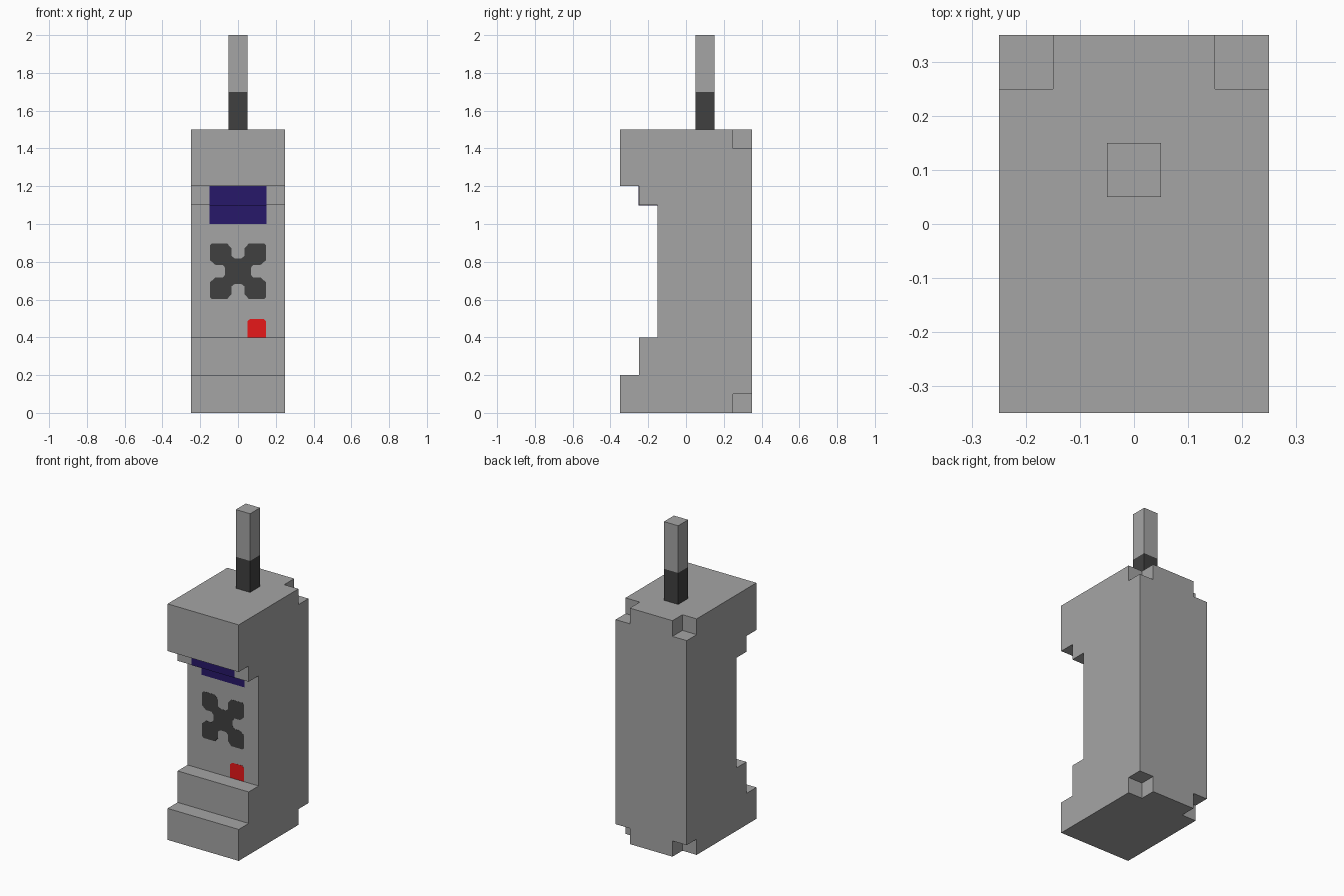
import bpy, bmesh
from mathutils import Vector

if "Cube" in bpy.data.objects:
    bpy.data.objects.remove(bpy.data.objects["Cube"])


def material(name, rgb):
    m = bpy.data.materials.new(name)
    m.diffuse_color = (*rgb, 1)
    m.use_nodes = True
    m.node_tree.nodes["Principled BSDF"].inputs["Base Color"].default_value = m.diffuse_color
    return m


GREY = material("grey", (0.376, 0.376, 0.376))
DARK = material("dark_grey", (0.051, 0.051, 0.051))
PURPLE = material("deep_purple", (0.020, 0.009, 0.144))
RED = material("red", (0.799, 0.009, 0.010))


def prism(name, outline, axis, lo, hi, mat):
    """Extrude an outline along x (points are y, z) or along y (points are x, z)."""
    bm = bmesh.new()
    place = (lambda a, b: (lo, a, b)) if axis == "x" else (lambda a, b: (a, lo, b))
    step = Vector((hi - lo, 0, 0)) if axis == "x" else Vector((0, hi - lo, 0))
    face = bm.faces.new([bm.verts.new(place(a, b)) for a, b in outline])
    ext = bmesh.ops.extrude_face_region(bm, geom=[face])
    verts = [v for v in ext["geom"] if isinstance(v, bmesh.types.BMVert)]
    bmesh.ops.translate(bm, verts=verts, vec=step)
    bmesh.ops.recalc_face_normals(bm, faces=bm.faces)
    mesh = bpy.data.meshes.new(name)
    bm.to_mesh(mesh)
    bm.free()
    mesh.materials.append(mat)
    obj = bpy.data.objects.new(name, mesh)
    bpy.context.collection.objects.link(obj)
    return obj


def box(name, x0, x1, y0, y1, z0, z1, mat):
    return prism(name, [(y0, z0), (y1, z0), (y1, z1), (y0, z1)], "x", x0, x1, mat)


# Body: stepped side profile
body = prism("body", [(-0.35, 0), (0.35, 0), (0.35, 1.5), (-0.35, 1.5),
                      (-0.35, 1.2), (-0.25, 1.2), (-0.25, 1.1), (-0.15, 1.1),
                      (-0.15, 0.4), (-0.25, 0.4), (-0.25, 0.2), (-0.35, 0.2)],
             "x", -0.25, 0.25, GREY)

# Notches in the four back corners
for sx in (-1, 1):
    for z0, z1 in ((-0.1, 0.1), (1.4, 1.6)):
        x0, x1 = sorted((sx * 0.15, sx * 0.35))
        cutter = box("notch_cutter", x0, x1, 0.25, 0.45, z0, z1, GREY)
        cutter.hide_render = True
        mod = body.modifiers.new("notch", "BOOLEAN")
        mod.operation = "DIFFERENCE"
        mod.solver = "EXACT"
        mod.object = cutter
        bpy.context.view_layer.objects.active = body
        bpy.ops.object.modifier_apply(modifier=mod.name)
        bpy.data.objects.remove(cutter)

# Antenna: dark base and grey rod
box("antenna_base", -0.05, 0.05, 0.05, 0.15, 1.5, 1.7, DARK)
box("antenna_rod", -0.05, 0.05, 0.05, 0.15, 1.7, 2.0, GREY)

# Screen: thin plate following the step
T = 0.001
prism("screen", [(-0.15, 1.0), (-0.15, 1.1), (-0.25, 1.1), (-0.25, 1.2),
                 (-0.25 - T, 1.2), (-0.25 - T, 1.1 - T), (-0.15 - T, 1.1 - T),
                 (-0.15 - T, 1.0)], "x", -0.15, 0.15, PURPLE)

# Keypad: four-lobed plate, one lobe turned four times
half = [(0.068, 0.018), (0.08, 0.034), (0.12, 0.034), (0.148, 0.058), (0.148, 0.137)]
lobe = half + [(b, a) for a, b in reversed(half)]
keypad = []
for turn in range(4):
    keypad += [(a, b + 0.75) for a, b in lobe]
    lobe = [(-b, a) for a, b in lobe]
prism("keypad", keypad, "y", -0.15 - T, -0.15, DARK)

# Red button
prism("button", [(0.05, 0.4), (0.148, 0.4), (0.148, 0.485), (0.135, 0.498),
                 (0.065, 0.498), (0.05, 0.485)], "y", -0.15 - T, -0.15, RED)
